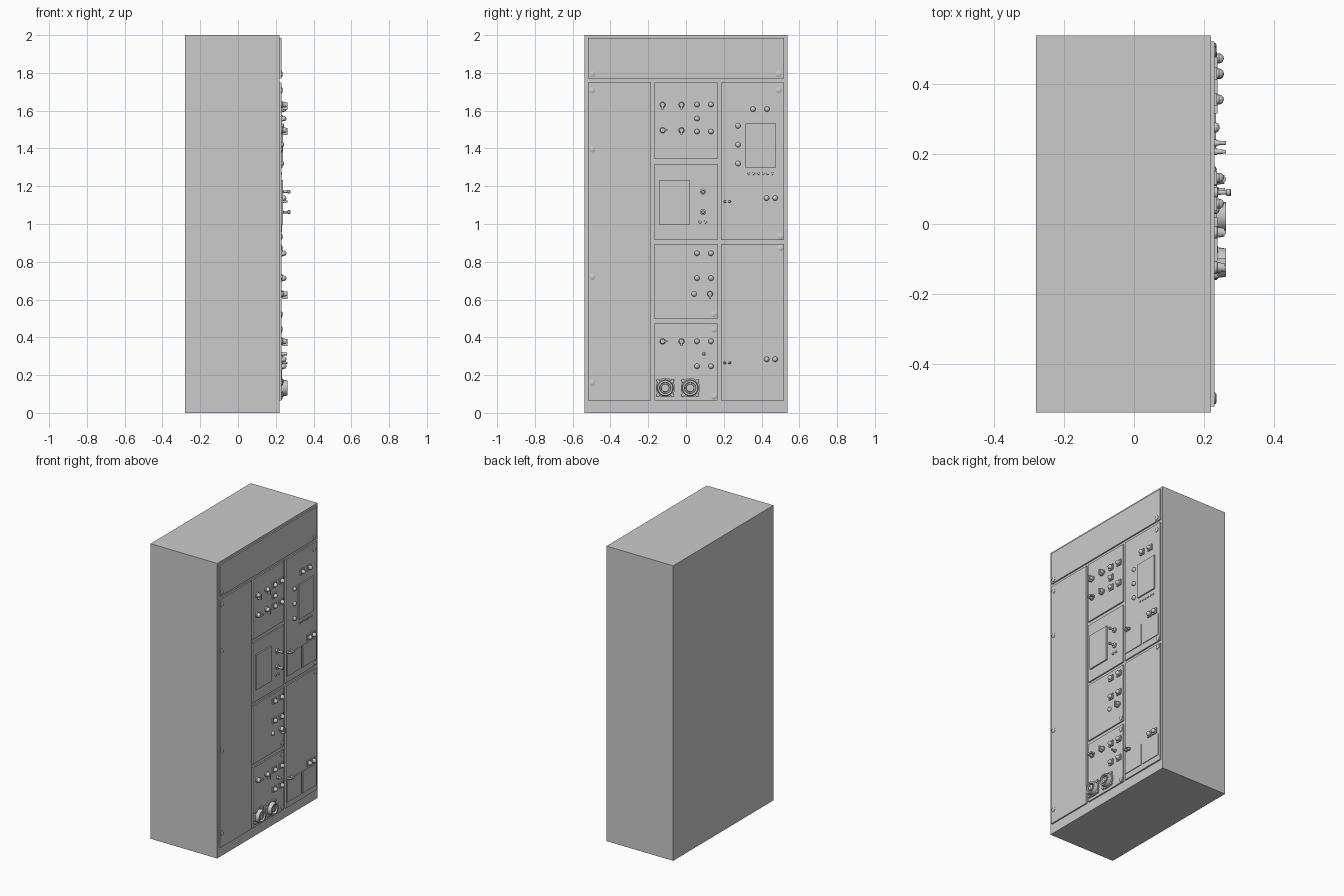
import bpy, bmesh, math
from mathutils import Matrix

if "Cube" in bpy.data.objects:
    bpy.data.objects.remove(bpy.data.objects["Cube"])

FACE, PANEL = 0.22, 0.229          # cabinet face and panel face, on the +x side
ALONG_X = Matrix.Rotation(math.pi / 2, 4, 'Y')


def finish(name, bm, smooth=False):
    me = bpy.data.meshes.new(name)
    bmesh.ops.recalc_face_normals(bm, faces=bm.faces[:])
    bm.to_mesh(me)
    bm.free()
    ob = bpy.data.objects.new(name, me)
    bpy.context.collection.objects.link(ob)
    if smooth:
        bpy.context.view_layer.objects.active = ob
        ob.select_set(True)
        bpy.ops.object.shade_smooth_by_angle(angle=math.radians(35))
        ob.select_set(False)
    return ob


def add_box(bm, x0, x1, y0, y1, z0, z1):
    m = Matrix.Translation(((x0 + x1) / 2, (y0 + y1) / 2, (z0 + z1) / 2))
    bmesh.ops.create_cube(bm, size=1, matrix=m @ Matrix.Diagonal((x1 - x0, y1 - y0, z1 - z0, 1)))


def add_turned(bm, y, z, profile, n=16, turn=0):
    """Lathe of (x, radius) points around an axis along x."""
    rings = [[bm.verts.new((x, y + r * math.cos(turn + 2 * math.pi * i / n),
                            z + r * math.sin(turn + 2 * math.pi * i / n)))
              for i in range(n)] for x, r in profile]
    for a, b in zip(rings, rings[1:]):
        for i in range(n):
            j = (i + 1) % n
            bm.faces.new((a[i], a[j], b[j], b[i]))
    bm.faces.new(rings[0])
    bm.faces.new(rings[-1])


def box(name, *dims):
    bm = bmesh.new()
    add_box(bm, *dims)
    return finish(name, bm)


def turned(name, y, z, profile, n=16):
    bm = bmesh.new()
    add_turned(bm, y, z, profile, n)
    return finish(name, bm, True)


def dome(x, r, h, steps=5):
    return [(x + h * math.sin(a), max(r * math.cos(a), 0.0006))
            for a in [math.pi / 2 * i / steps for i in range(steps + 1)]]


# Cabinet
box("cabinet", -0.28, FACE, -0.537, 0.537, 0, 2)

# Doors and instrument panels
box("top_panel", FACE, PANEL, -0.52, 0.52, 1.77, 1.985)
box("left_door", FACE, PANEL, -0.52, -0.185, 0.066, 1.75)
for z0, z1 in ((1.344, 1.75), (0.914, 1.317), (0.498, 0.893), (0.066, 0.472)):
    box("middle_panel", FACE, PANEL, -0.167, 0.168, z0, z1)
for z0, z1 in ((0.914, 1.75), (0.066, 0.893)):
    box("right_panel", FACE, PANEL, 0.185, 0.52, z0, z1)

# Door locks
for y, z in ((-0.497, 1.793), (0.49, 1.793), (-0.497, 1.708), (-0.497, 1.395), (-0.497, 0.72),
             (-0.497, 0.159), (0.49, 1.708), (0.5, 0.933), (0.5, 0.872),
             (0.148, 0.522), (0.148, 0.442), (0.148, 0.087)):
    turned("door_lock", y, z, [(PANEL - 0.002, 0.016), (0.232, 0.016), (0.235, 0.011)])

# Square indicator lamps with domed lenses
lamps = [(0.058, 1.558), (0.355, 1.608), (0.429, 1.608)]
lamps += [(y, z) for z in (1.632, 1.489, 0.845, 0.713, 0.379, 0.247) for y in (0.058, 0.132)]
lamps += [(y, z) for z in (1.137, 0.284) for y in (0.427, 0.472)]
for y, z in lamps:
    bm = bmesh.new()
    add_box(bm, PANEL - 0.002, 0.236, y - 0.019, y + 0.019, z - 0.019, z + 0.019)
    add_turned(bm, y, z, [(0.235, 0.014), (0.243, 0.014)] + dome(0.2431, 0.0139, 0.013))
    finish("indicator_lamp", bm, True)

# Round domed buttons
for y, z in ((0.275, 1.52), (0.275, 1.42), (0.275, 1.32), (0.043, 0.63)):
    turned("round_button", y, z, [(PANEL - 0.002, 0.014), (0.234, 0.014)] + dome(0.2341, 0.0139, 0.01))

# Rotary switches with a pointer grip; angle is the pointer direction
knobs = [(y, z, -90) for z in (1.632, 0.379) for y in (-0.124, -0.024)]
knobs += [(-0.124, 1.497, 0), (-0.024, 1.497, -90), (0.127, 0.63, -90)]
for i, (y, z, ang) in enumerate(knobs):
    if z == 0.379:
        ang = 0 if y < -0.1 else -90
    bm = bmesh.new()
    add_turned(bm, y, z, [(PANEL - 0.002, 0.018), (0.236, 0.018), (0.238, 0.015), (0.258, 0.012)])
    start = len(bm.verts)
    add_box(bm, 0.236, 0.262, -0.012, 0.026, -0.005, 0.005)
    bm.verts.ensure_lookup_table()
    m = Matrix.Translation((0, y, z)) @ Matrix.Rotation(math.radians(ang), 4, 'X')
    bmesh.ops.transform(bm, matrix=m, verts=bm.verts[start:])
    finish("rotary_switch", bm, True)

# Display screens
box("display_screen", PANEL - 0.002, 0.238, -0.14, 0.018, 0.994, 1.232)
box("display_screen", PANEL - 0.002, 0.238, 0.315, 0.476, 1.298, 1.533)

# Row of small keys under the right display
for i in range(6):
    turned("display_key", 0.333 + 0.025 * i, 1.267, [(PANEL - 0.002, 0.007), (0.234, 0.006)], 10)

# Square meters with two small levers above each pair
for z0 in (0.957, 0.103):
    for y0 in (0.196, 0.36):
        box("meter", PANEL - 0.002, 0.234, y0, y0 + 0.148, z0, z0 + 0.148)
    for y in (0.206, 0.231):
        turned("meter_pin", y, z0 + 0.162,
               [(PANEL - 0.002, 0.01), (0.236, 0.01), (0.237, 0.007), (0.262, 0.005)], 12)

# Long toggles, small pins and a push button
for z in (1.171, 1.063):
    turned("toggle", 0.09, z, [(PANEL - 0.002, 0.016), (0.238, 0.016), (0.24, 0.007),
                               (0.262, 0.006), (0.264, 0.01), (0.274, 0.01), (0.277, 0.007)])
for y in (0.074, 0.103):
    turned("panel_pin", y, 1.011, [(PANEL - 0.002, 0.008), (0.236, 0.007)], 10)
turned("push_button", 0.095, 0.312, [(PANEL - 0.002, 0.011), (0.24, 0.011), (0.241, 0.007), (0.26, 0.007)])

# Power sockets: chamfered flange, round collar, recessed well, centre plug
for y in (-0.11, 0.022):
    bm = bmesh.new()
    add_turned(bm, y, 0.132, [(PANEL - 0.002, 0.053), (0.237, 0.053)], 8, math.pi / 8)
    add_turned(bm, y, 0.132, [(0.236, 0.044), (0.262, 0.04), (0.262, 0.03), (0.242, 0.028)], 24)
    add_turned(bm, y, 0.132, [(0.24, 0.022), (0.258, 0.02)], 20)
    for s in (-1, 1):
        add_turned(bm, y, 0.132 + s * 0.009, [(0.257, 0.004), (0.261, 0.004)], 8)
        for t in (-1, 1):
            add_turned(bm, y + s * 0.038, 0.132 + t * 0.038, [(PANEL - 0.002, 0.01), (0.24, 0.009)], 10)
    finish("power_socket", bm, True)
